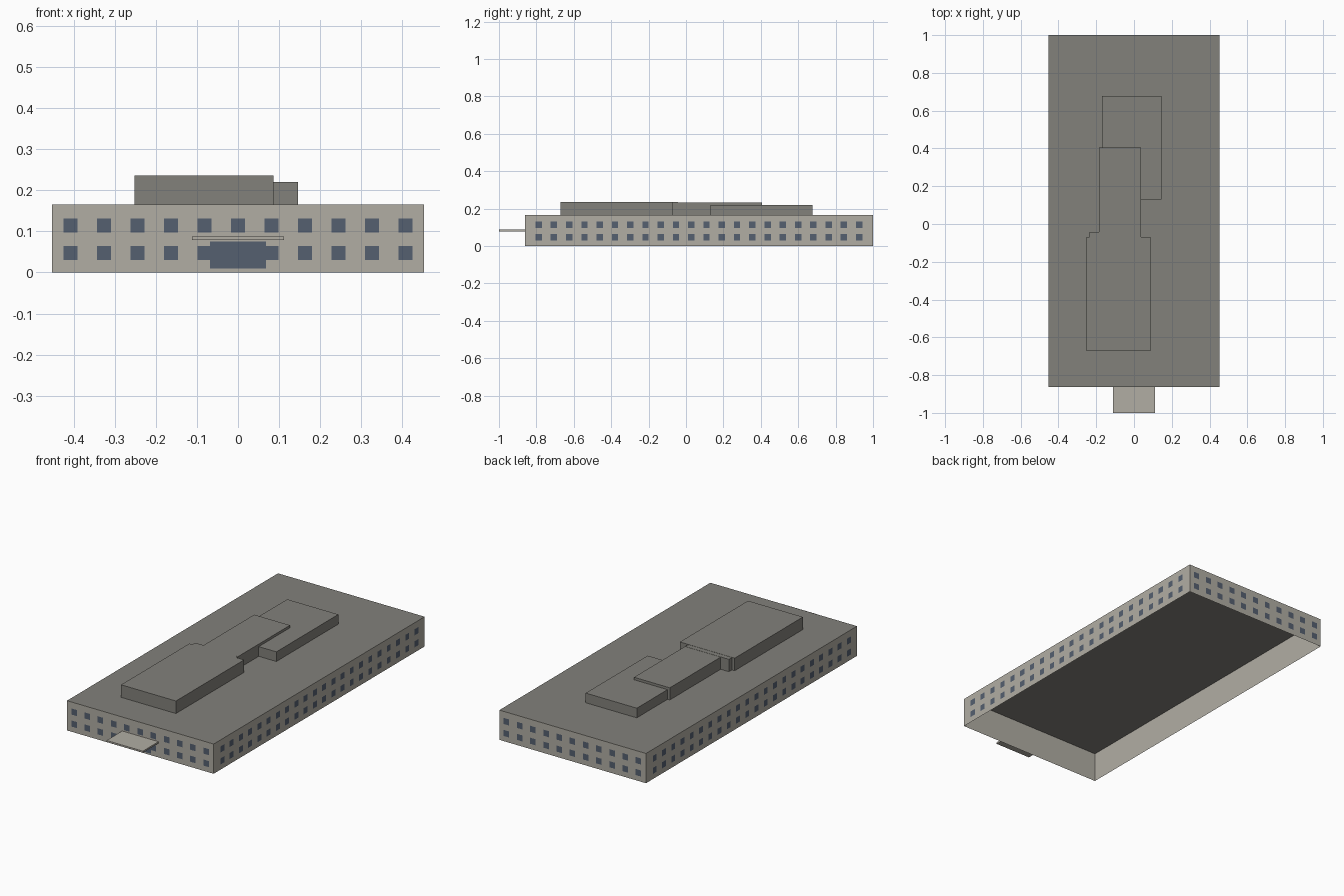
import bpy, bmesh
from math import pi
from mathutils import Matrix, Vector

cube = bpy.data.objects.get("Cube")
if cube:
    bpy.data.objects.remove(cube, do_unlink=True)


def material(name, rgb):
    m = bpy.data.materials.new(name)
    m.use_nodes = True
    m.diffuse_color = (*rgb, 1)
    m.node_tree.nodes["Principled BSDF"].inputs["Base Color"].default_value = (*rgb, 1)
    return m


wall = material("wall_stone", (0.44, 0.42, 0.37))
roof = material("roof_grey", (0.225, 0.22, 0.198))
glass = material("window_blue", (0.09, 0.115, 0.16))


def add_object(name, bm, *mats):
    mesh = bpy.data.meshes.new(name)
    bm.to_mesh(mesh)
    bm.free()
    for m in mats:
        mesh.materials.append(m)
    ob = bpy.data.objects.new(name, mesh)
    bpy.context.collection.objects.link(ob)
    return ob


def box_bm(lo, hi):
    lo, hi = Vector(lo), Vector(hi)
    bm = bmesh.new()
    place = Matrix.Translation((lo + hi) / 2) @ Matrix.Diagonal((*(hi - lo), 1))
    bmesh.ops.create_cube(bm, size=1, matrix=place)
    bm.normal_update()
    return bm


HALF_X, FRONT, BACK, HEIGHT = 0.453, -0.862, 1.0, 0.166
MID_Y, HALF_Y = (FRONT + BACK) / 2, (BACK - FRONT) / 2

# Main shell: walls and roof, open underneath
bm = box_bm((-HALF_X, FRONT, 0), (HALF_X, BACK, HEIGHT))
for f in list(bm.faces):
    if f.normal.z > 0.5:
        f.material_index = 1
    elif f.normal.z < -0.5:
        bm.faces.remove(f)
add_object("main_building", bm, wall, roof)


# Flat glass panes just outside a wall; turn is the wall's rotation about z
def panes(name, turn, distance, rects):
    bm = bmesh.new()
    place = Matrix.Translation((0, MID_Y, 0)) @ Matrix.Rotation(turn, 4, "Z")
    y = -distance - 0.002
    for u0, u1, z0, z1 in rects:
        corners = ((u0, z0), (u1, z0), (u1, z1), (u0, z1))
        bm.faces.new([bm.verts.new(place @ Vector((u, y, z))) for u, z in corners])
    add_object(name, bm, glass)


def window_rects(count):
    pitch, half = 0.0816, 0.017
    centres = [(i - (count - 1) / 2) * pitch for i in range(count)]
    return [(u - half, u + half, z - half, z + half)
            for z in (0.047, 0.114) for u in centres]


panes("front_windows", 0, HALF_Y, window_rects(11))
panes("left_windows", pi / 2, HALF_X, window_rects(22))
panes("back_windows", pi, HALF_Y, window_rects(11))
panes("right_windows", -pi / 2, HALF_X, window_rects(22))

# Entrance and its canopy
panes("entrance_door", 0, HALF_Y + 0.001, [(-0.068, 0.068, 0.01, 0.075)])
add_object("entrance_canopy", box_bm((-0.112, -1, 0.079), (0.112, FRONT, 0.088)), wall)

# Rooftop plant blocks
blocks = {
    "front_roof_block": (-0.252, 0.087, -0.672, -0.07, 0.236),
    "roof_block_step": (-0.235, 0.03, -0.08, -0.043, 0.235),
    "middle_roof_block": (-0.184, 0.037, -0.08, 0.406, 0.234),
    "rear_roof_block": (-0.17, 0.146, 0.13, 0.677, 0.22),
}
for name, (x0, x1, y0, y1, top) in blocks.items():
    add_object(name, box_bm((x0, y0, HEIGHT), (x1, y1, top)), roof)
